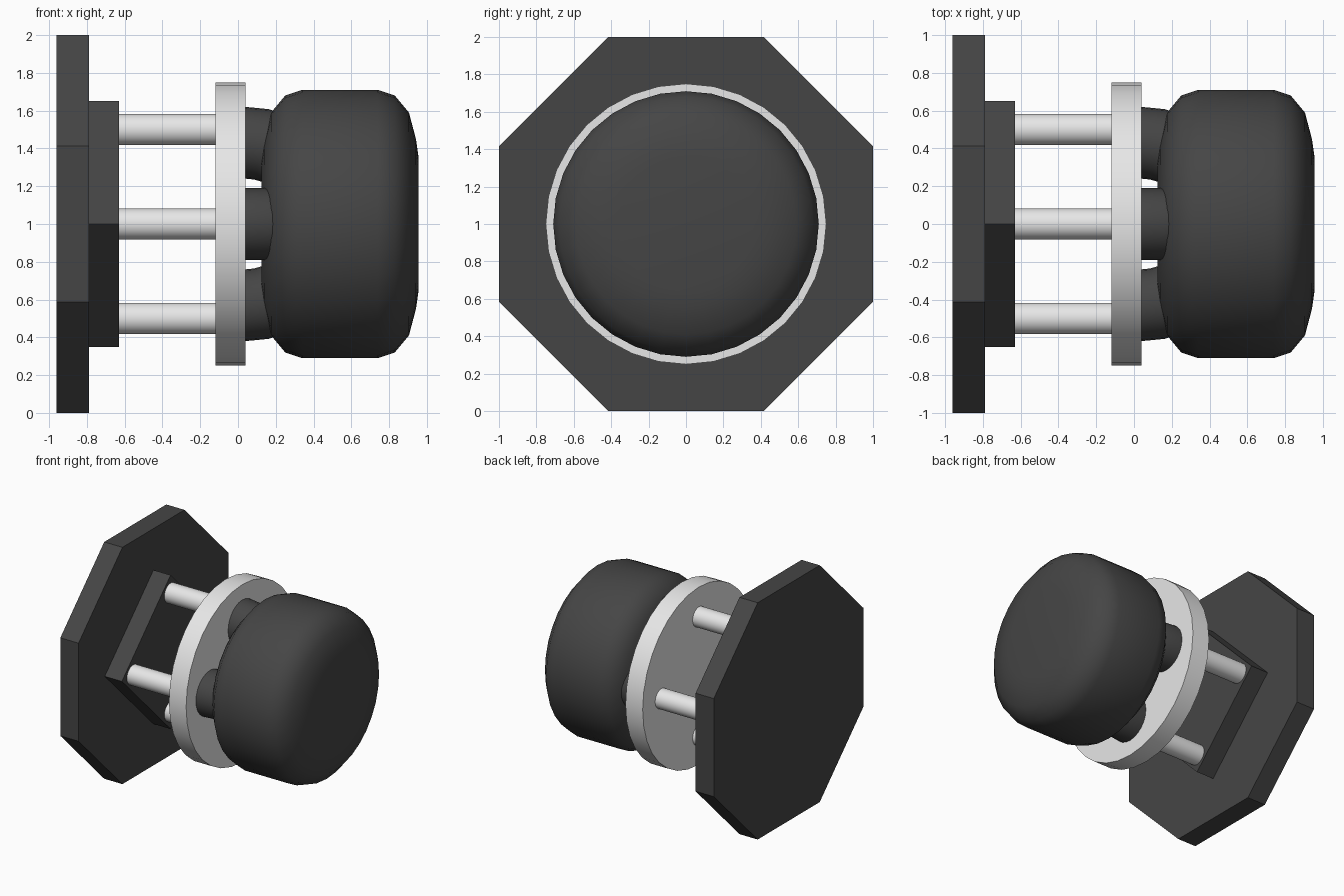
import bpy, bmesh, math
from mathutils import Matrix, Vector

cube = bpy.data.objects.get("Cube")
if cube:
    bpy.data.objects.remove(cube, do_unlink=True)


def make_material(name, value):
    mat = bpy.data.materials.new(name)
    mat.use_nodes = True
    color = (value, value, value, 1)
    mat.diffuse_color = color
    mat.node_tree.nodes["Principled BSDF"].inputs["Base Color"].default_value = color
    return mat


charcoal = make_material("charcoal", 0.06)
light_grey = make_material("light grey", 0.8)
CENTRE = Vector((0, 0, 1))


def finish(obj, name, mat, smooth_angle=None):
    obj.name = name
    obj.data.materials.append(mat)
    if smooth_angle:
        bpy.ops.object.select_all(action="DESELECT")
        obj.select_set(True)
        bpy.context.view_layer.objects.active = obj
        bpy.ops.object.shade_smooth_by_angle(angle=math.radians(smooth_angle))
    return obj


def x_cylinder(name, mat, x0, x1, radius, sides=32, turn=0, y=0, z=0, smooth=None):
    """Prism lying along x between x0 and x1, offset from the main axis."""
    bpy.ops.mesh.primitive_cylinder_add(vertices=sides, radius=radius, depth=x1 - x0)
    obj = bpy.context.object
    obj.data.transform(Matrix.Rotation(turn, 4, "Z"))
    obj.data.transform(Matrix.Rotation(math.pi / 2, 4, "Y"))
    obj.location = CENTRE + Vector(((x0 + x1) / 2, y, z))
    return finish(obj, name, mat, smooth)


def mesh_object(name, bm):
    bmesh.ops.recalc_face_normals(bm, faces=bm.faces)
    mesh = bpy.data.meshes.new(name)
    bm.to_mesh(mesh)
    bm.free()
    obj = bpy.data.objects.new(name, mesh)
    bpy.context.collection.objects.link(obj)
    return obj


# Octagonal base with a diamond-set square mount
x_cylinder("base_plate", charcoal, -0.96, -0.79, 1 / math.cos(math.pi / 8),
           sides=8, turn=math.pi / 8)
x_cylinder("square_mount", charcoal, -0.79, -0.63, 0.65, sides=4)

# Four rods carrying the round disc
for i, side in enumerate(("bottom", "left", "top", "right")):
    a = i * math.pi / 2
    x_cylinder(side + "_rod", light_grey, -0.63, -0.12, 0.083,
               y=0.5 * math.sin(a), z=-0.5 * math.cos(a), smooth=40)
x_cylinder("round_disc", light_grey, -0.12, 0.04, 0.75, smooth=40)

# Two crossing half-ring tubes between the disc and the cap
def half_ring(name, turn):
    bm = bmesh.new()
    steps, sides = 16, 24
    rings = []
    for i in range(steps + 1):
        a = math.pi * i / steps
        ring = []
        for j in range(sides):
            b = math.tau * j / sides
            r = 0.43 + 0.19 * math.cos(b)
            ring.append(bm.verts.new((r * math.sin(a), 0.19 * math.sin(b), r * math.cos(a))))
        rings.append(ring)
    for r0, r1 in zip(rings, rings[1:]):
        for j in range(sides):
            k = (j + 1) % sides
            bm.faces.new((r0[j], r0[k], r1[k], r1[j]))
    bm.faces.new(rings[0])
    bm.faces.new(rings[-1])
    bm.transform(Matrix.Rotation(turn, 4, "X"))
    obj = mesh_object(name, bm)
    obj.location = CENTRE + Vector((0.04, 0, 0))
    finish(obj, name, charcoal, 40)


half_ring("upright_tube", 0)
half_ring("level_tube", math.pi / 2)

# Rounded cap: lathed profile, mirrored front to back
half = [(0.415, 0), (0.415, 0.36), (0.402, 0.45), (0.365, 0.59), (0.29, 0.68), (0.2, 0.71)]
profile = half + [(-x, r) for x, r in reversed(half)]
bm = bmesh.new()
verts = [bm.verts.new((x, 0, r)) for x, r in profile]
edges = [bm.edges.new(pair) for pair in zip(verts, verts[1:])]
bmesh.ops.spin(bm, geom=verts + edges, cent=(0, 0, 0), axis=(1, 0, 0),
               angle=math.tau, steps=32)
bmesh.ops.remove_doubles(bm, verts=bm.verts, dist=0.0005)
cap = mesh_object("rounded_cap", bm)
cap.location = CENTRE + Vector((0.54, 0, 0))
finish(cap, "rounded_cap", charcoal, 60)
